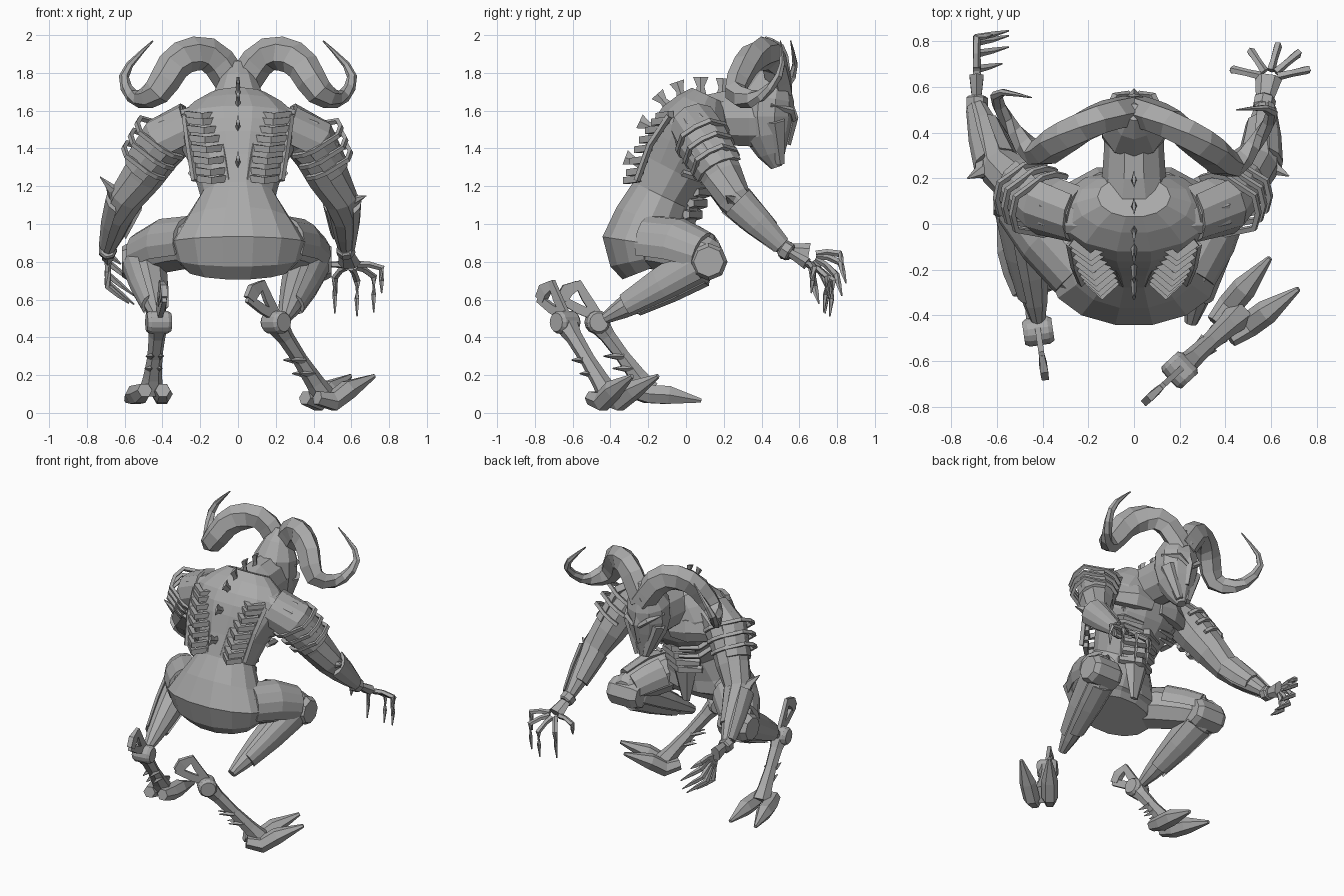
import bpy, bmesh, math
from mathutils import Vector

default_cube = bpy.data.objects.get("Cube")
if default_cube:
    bpy.data.objects.remove(default_cube)

grey = bpy.data.materials.new("stone grey")
grey.use_nodes = True
shade = (.4, .4, .4, 1)
grey.diffuse_color = shade
grey.node_tree.nodes["Principled BSDF"].inputs["Base Color"].default_value = shade
ACROSS, FORWARD, UP = Vector((1, 0, 0)), Vector((0, 1, 0)), Vector((0, 0, 1))


def along(keys, t):
    """Smooth curve through the keys, with t running from start to end."""
    last = len(keys) - 1
    i = min(int(t * last), last - 1)
    u = t * last - i
    a, b, c, d = (Vector(keys[min(max(j, 0), last)]) for j in range(i - 1, i + 3))
    return b + ((c - a) * u + (2 * a - 5 * b + 4 * c - d) * u ** 2 + (3 * b - a - 3 * c + d) * u ** 3) / 2


def loft(name, path, radii, sides=8, steps=None, squash=1, up=UP, hand=1,
         arc=None, span=(0, 1), swell=0, turn=0):
    """Skin a tube along a path; an arc and a span cut out a raised plate of it."""
    bm = bmesh.new()
    steps = steps or len(path)
    widths = [r if isinstance(r, tuple) else (r, r * squash) for r in radii]
    times = [span[0] + (span[1] - span[0]) * i / (steps - 1) for i in range(steps)]
    centres = [along(path, t) for t in times]
    begin, end = arc or (0, 360)
    rings = []
    for i, t in enumerate(times):
        heading = centres[min(i + 1, steps - 1)] - centres[max(i - 1, 0)]
        side = heading.cross(up).normalized() * hand
        top = side.cross(heading).normalized() * hand
        wide, high = along(widths, t)
        ring = []
        for k in range(sides):
            angle = math.radians(begin + turn + (end - begin) * k / (sides - 1 if arc else sides))
            ring.append(bm.verts.new(centres[i] + side * math.cos(angle) * (wide + swell)
                                     + top * math.sin(angle) * (high + swell)))
        rings.append(ring)
    for a, b in zip(rings, rings[1:]):
        for k in range(sides):
            bm.faces.new((a[k - 1], a[k], b[k], b[k - 1]))
    bm.faces.new(rings[0])
    bm.faces.new(rings[-1])
    bmesh.ops.recalc_face_normals(bm, faces=bm.faces)
    mesh = bpy.data.meshes.new(name)
    bm.to_mesh(mesh)
    bm.free()
    mesh.materials.append(grey)
    bpy.context.collection.objects.link(bpy.data.objects.new(name, mesh))


def disc(name, centre, axis, radius, depth, sides=14):
    """Bevelled round cap lying across a joint."""
    half = axis * depth / 2
    loft(name, [centre - half, centre - half * .7, centre + half * .7, centre + half],
         [radius * .8, radius, radius, radius * .8], sides)


# Torso, belly and loin guard
loft("torso", [(0, -.2, .76), (0, -.23, .9), (0, -.13, 1.15), (0, 0, 1.4), (0, .06, 1.55), (0, .12, 1.68)],
     [(.28, .15), (.37, .22), (.2, .17), (.3, .22), (.34, .2), (.16, .1)], sides=14, steps=11, up=FORWARD)
for i in range(4):
    middle = Vector((0, .06 + i * .025, 1.05 + i * .06))
    ends = ACROSS * .13 - FORWARD * .06
    loft("belly_ridge", [middle - ACROSS * .13 - FORWARD * .06, middle, middle + ends], [.025, .035, .025], sides=5)
loft("loin_guard", [(0, .02, 1.1), (0, 0, .8)], [.11, .03], sides=6, steps=3, squash=.5, up=FORWARD)

# Neck, skull and face
loft("neck", [(0, .05, 1.55), (0, .2, 1.56), (0, .45, 1.56)], [(.2, .12), (.14, .15), (.13, .16)],
     sides=10, steps=5)
loft("head", [(0, .48, 1.3), (0, .43, 1.47), (0, .43, 1.67), (0, .49, 1.85)], [.03, .125, .145, .04],
     sides=10, steps=7, up=FORWARD, turn=18)
loft("nose_ridge", [(0, .5, 1.74), (0, .57, 1.56), (0, .54, 1.42)], [.03, .025, .015], sides=4, up=FORWARD)

# Spine fins flare outward from the back line
back_line = [(0, -.25, 1.26), (0, -.12, 1.57), (0, .02, 1.67), (0, .22, 1.67)]
for i in range(6):
    t = .08 + i * .17
    base = along(back_line, t)
    tangent = (along(back_line, t + .05) - base).normalized()
    outward = ACROSS.cross(tangent)
    loft("spine_fin", [base - outward * .03, base + outward * .05, base + outward * .1],
         [(.015, .04), (.012, .02), (.008, .04)], sides=4, up=tangent)

for s in (-1, 1):
    out = ACROSS * s
    loft("brow", [(s * .02, .57, 1.55), (s * .08, .56, 1.6), (s * .14, .45, 1.63)], [.015, .02, .01], sides=4)
    loft("cheek_plate", [(s * .1, .47, 1.55), (s * .03, .5, 1.32)], [.06, .025], sides=6, steps=3, up=FORWARD)

    # Horns sweep out, drop and curl up to a point; the head is turned a little
    sweep = [(0, .5, 1.7), (.14, .45, 1.89), (.31, .34, 1.87), (.43, .26, 1.7),
             (.55, .38, 1.67), (.6, .5, 1.8), (.45, .5, 1.97)]
    lag = .12 if s < 0 else 0
    loft("horn", [(s * x, y + lag * x, z) for x, y, z in sweep], [.09, .09, .09, .075, .04, .025, .004],
         sides=6, steps=17, squash=.8, up=FORWARD)

    # Rib cage on the back: bands between two rails
    rib_line = [out * .19 + Vector((0, -.13, 1.57)), out * .17 + Vector((0, -.23, 1.42)),
                out * .14 + Vector((0, -.3, 1.23))]
    for i in range(8):
        middle = along(rib_line, i / 7)
        reach = out * (.085 - i * .003)
        slope = FORWARD * .05 + UP * .01
        loft("rib", [middle - reach + slope, middle - FORWARD * .015, middle + reach + slope],
             [.025] * 3, sides=4, turn=45)
    for edge in (-.09, .09):
        loft("rib_rail", [p + out * edge + FORWARD * .04 for p in rib_line], [.018] * 3, sides=4, up=ACROSS)

    # Plates and ribs around the chest
    loft("collar_plate", [(s * .04, .02, 1.65), (s * .3, .03, 1.58)], [.09, .07], sides=6, steps=3, squash=.4)
    loft("chest_plate", [(s * .03, .22, 1.4), (s * .15, .2, 1.42), (s * .28, .14, 1.42)],
         [.03, .05, .04], sides=6, squash=1.8)
    for i in range(3):
        rise = UP * i * .06
        loft("side_rib", [rise + Vector(p) for p in ((s * .25, -.02, 1.27), (s * .2, .14, 1.22), (s * .07, .18, 1.2))],
             [.018, .02, .012], sides=4)


def arm(s, elbow, wrist, spike):
    """Arm with armour, shoulder hoops and an elbow spike."""
    elbow, wrist, spike = Vector(elbow), Vector(wrist), Vector(spike)
    shoulder = Vector((s * .38, .09, 1.44))
    limb = dict(path=[(s * .24, .05, 1.52), shoulder, shoulder.lerp(elbow, .5), elbow, elbow.lerp(wrist, .5), wrist],
                radii=[.12, .13, .115, .09, .07, .035], hand=s)
    loft("arm", sides=9, steps=8, **limb)
    loft("shoulder_plate", sides=6, steps=3, arc=(-40, 120), span=(0, .4), swell=.015, **limb)
    loft("forearm_plate", sides=5, steps=3, arc=(-50, 70), span=(.6, .95), swell=.014, **limb)
    loft("forearm_guard", sides=4, steps=3, arc=(110, 220), span=(.6, .85), swell=.012, **limb)
    axis = (elbow - shoulder).normalized()
    front = (ACROSS * s).cross(axis).normalized()
    outer = axis.cross(front) * (1 if axis.cross(front).x * s > 0 else -1)
    for i in range(3):
        centre = shoulder.lerp(elbow, i * .19 - .02)
        hoop = []
        for k in range(-5, 6):
            angle = math.radians(k * 26)
            radius = .145 - i * .008 + (.04 if abs(k) < 2 else 0)
            hoop.append(centre + (outer * math.cos(angle) + front * math.sin(angle)) * radius)
        loft("shoulder_hoop", hoop, [.016] * len(hoop), sides=4, up=axis, turn=45)
    loft("elbow_spike", [elbow.lerp(wrist, .4), elbow.lerp(spike, .5), spike], [.05, .035, .003], sides=5, squash=.8)


def claw_hand(wrist, knuckle, spread, curls, angles, bend):
    """Palm with jointed claws fanned by angle, then bent toward the tips."""
    wrist, knuckle = Vector(wrist), Vector(knuckle)
    spread = Vector(spread).normalized()
    ahead = (knuckle - wrist).normalized()
    loft("palm", [wrist, knuckle], [.035, .06], sides=6, steps=3, squash=.6, up=spread.cross(ahead))
    disc("wrist_cuff", wrist, ahead, .05, .06, sides=7)
    for angle, curl in zip(angles, curls):
        turn = math.radians(angle)
        ray = ahead * math.cos(turn) + spread * math.sin(turn)
        joint = knuckle + ray * .17
        tip = joint + Vector(bend) * curl
        loft("finger", [knuckle + ray * .04, knuckle + ray * .1 + UP * .01, joint, joint.lerp(tip, .5), tip],
             [.02, .017, .019, .014, .004], sides=5)


arm(1, (.55, .27, 1.11), (.57, .53, .86), (.68, .21, 1.15))
arm(-1, (-.6, .26, 1.12), (-.69, .53, .86), (-.73, .2, 1.25))
claw_hand((.57, .53, .86), (.59, .64, .79), ACROSS, (.4, 1, 1, 1, .7), (-75, -35, 5, 40, 75), (0, -.02, -.19))
claw_hand((-.69, .53, .86), (-.69, .65, .84), -UP, (.5, 1, 1, 1, .8), (-10, 5, 30, 55, 80), (.14, .03, -.11))


def leg(s, knee, shin_end, ankle, foot, toe_rise):
    """Thigh, shin, lower leg with a hooked spur, and a cloven hoof."""
    knee, shin_end, ankle, foot = map(Vector, (knee, shin_end, ankle, foot))
    out = ACROSS * s
    hip = Vector((s * .2, -.24, .9))
    thigh = dict(path=[hip, hip.lerp(knee, .5) + UP * .02, knee, knee + FORWARD * .08],
                 radii=[.13, .14, .11, .07], hand=s)
    loft("thigh", sides=9, steps=5, **thigh)
    loft("thigh_plate", sides=6, steps=3, arc=(-25, 100), span=(.1, .65), swell=.016, **thigh)
    loft("thigh_inner_plate", sides=4, steps=3, arc=(115, 190), span=(.3, .65), swell=.014, **thigh)
    shin = dict(path=[knee + FORWARD * .05, shin_end], radii=[.08, .11, .1, .08, .055, .03], hand=-s)
    loft("shin", sides=9, steps=6, **shin)
    loft("shin_plate", sides=5, steps=3, arc=(-40, 60), span=(.2, .75), swell=.014, **shin)
    loft("calf_plate", sides=4, steps=3, arc=(200, 300), span=(.2, .7), swell=.012, **shin)
    disc("knee_cap", knee + FORWARD * .02 - UP * .03, out, .1, .23, sides=8)

    # Lower leg, set in its own walking direction
    stride = Vector((foot.x - ankle.x, foot.y - ankle.y, 0)).normalized()
    width = stride.cross(UP)
    loft("lower_leg", [ankle, foot], [.065, .045, .04, .05, .065], sides=6, steps=5, hand=s)
    disc("ankle_disc", ankle, width, .062, .13)
    hook = [(0, .03), (-.1, .07), (-.19, .12), (-.16, .17), (-.1, .2), (-.06, .13), (0, .04)]
    loft("spur", [ankle + stride * a + UP * b for a, b in hook], [.035] * len(hook),
         sides=4, squash=.5, up=width, turn=45)
    loft("spur_blade", [ankle + stride * a + UP * b for a, b in hook[2:5]], [.045, .05, .03],
         sides=4, squash=.5, up=width, turn=45)
    for height in (.5, .68):
        for edge in (-.025, .025):
            root = ankle.lerp(foot, height) + width * edge
            loft("shin_thorn", [root, root - stride * .1], [.025, .003], sides=4)
    for edge in (-1, 1):
        toe = foot + width * edge * .06
        splay = stride + width * edge * .12
        loft("hoof", [toe - splay * .1, toe - UP * .02, toe + splay * .1 + UP * (toe_rise * .4 - .025),
                      toe + splay * .27 + UP * (toe_rise - .055)], [.04, .055, .055, .012], sides=6)


leg(1, (.38, .1, .83), (.25, -.43, .5), (.2, -.64, .48), (.46, -.4, .08), .17)
leg(-1, (-.5, .1, .83), (-.42, -.43, .5), (-.42, -.47, .48), (-.46, -.2, .12), 0)
